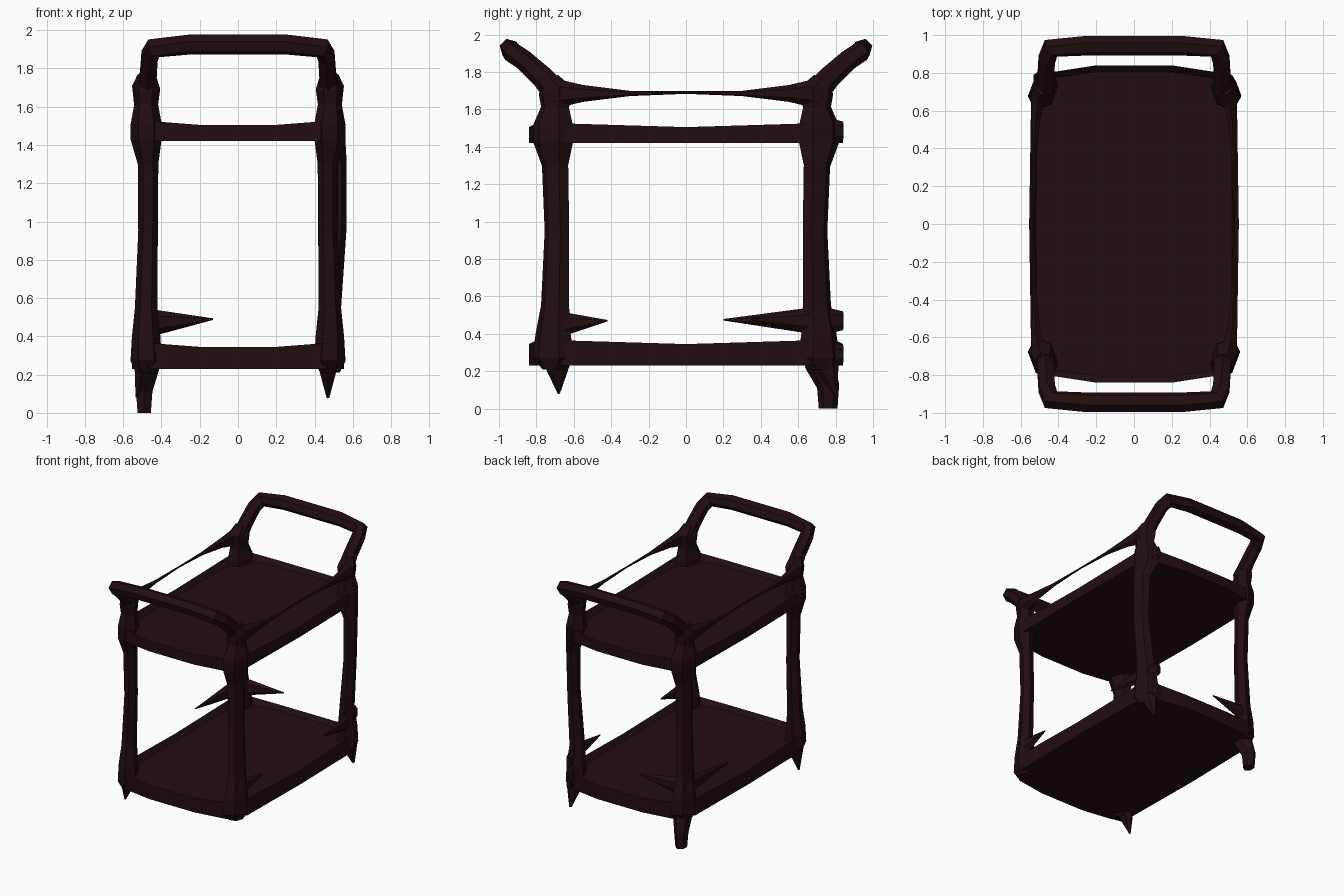
import bpy, bmesh, math
from mathutils import Vector

if "Cube" in bpy.data.objects:
    bpy.data.objects.remove(bpy.data.objects["Cube"])

wood = bpy.data.materials.new("dark mahogany")
wood.diffuse_color = (0.016, 0.0042, 0.0047, 1)
wood.use_nodes = True
wood.node_tree.nodes["Principled BSDF"].inputs["Base Color"].default_value = wood.diffuse_color


def add_mesh(name, bm):
    bmesh.ops.recalc_face_normals(bm, faces=bm.faces)
    me = bpy.data.meshes.new(name)
    bm.to_mesh(me)
    bm.free()
    me.materials.append(wood)
    ob = bpy.data.objects.new(name, me)
    bpy.context.collection.objects.link(ob)
    return ob


def loft(name, sections, ref=(0, 0, 1), sides=6):
    """Faceted bar through (centre, radius_a, radius_b); radius_b lies along ref."""
    bm = bmesh.new()
    ref = Vector(ref)
    pts = [Vector(s[0]) for s in sections]
    rings = []
    for i, (c, ra, rb) in enumerate(sections):
        before = (pts[i] - pts[max(i - 1, 0)]).normalized()
        after = (pts[min(i + 1, len(pts) - 1)] - pts[i]).normalized()
        t = (before + after).normalized()
        a = ref.cross(t).normalized()
        b = t.cross(a)
        rings.append([bm.verts.new(pts[i] + a * ra * math.cos(k) + b * rb * math.sin(k))
                      for k in [2 * math.pi * (j + 0.5) / sides for j in range(sides)]])
    for r, s in zip(rings, rings[1:]):
        for j in range(sides):
            k = (j + 1) % sides
            bm.faces.new((r[j], r[k], s[k], s[j]))
    bm.faces.new(rings[0])
    bm.faces.new(rings[-1])
    return add_mesh(name, bm)


def tray(name, low, high):
    """Bowed-end slab with a thin raised rim around the panel."""
    quarter = [(0.555, 0.0), (0.545, 0.66), (0.46, 0.80), (0.2, 0.84)]
    outline = quarter + [(-x, y) for x, y in quarter[:0:-1]]
    outline += [(-x, -y) for x, y in quarter] + [(x, -y) for x, y in quarter[:0:-1]]
    bm = bmesh.new()
    face = bm.faces.new([bm.verts.new((x, y, low)) for x, y in outline])
    ext = bmesh.ops.extrude_face_region(bm, geom=[face])
    for v in [g for g in ext["geom"] if isinstance(g, bmesh.types.BMVert)]:
        # rim rises slightly towards the corners
        v.co.z = high + 0.02 * (abs(v.co.x) > 0.4 and abs(v.co.y) > 0.5)
    bm.normal_update()
    bmesh.ops.recalc_face_normals(bm, faces=bm.faces)
    top = max(bm.faces, key=lambda f: f.calc_center_median().z)
    bmesh.ops.inset_region(bm, faces=[top], thickness=0.035, depth=0)
    for v in top.verts:
        v.co.z = high - 0.03
    return add_mesh(name, bm)


tray("lower_tray", 0.23, 0.345)
tray("upper_tray", 1.42, 1.505)

# Corner posts, turned along the clipped tray corners, flared at each joint
for side, sx in (("left", -1), ("right", 1)):
    for end, sy in (("front", -1), ("back", 1)):
        mid = 0.515 if (sx, sy) == (1, 1) else 0.47
        rows = [(0.48, 0.71, 0.21, 0.05, 0.06), (0.48, 0.71, 0.27, 0.075, 0.12),
                (0.48, 0.71, 0.40, 0.07, 0.10), (0.48, 0.70, 0.55, 0.055, 0.08),
                (mid, 0.69, 0.95, 0.048, 0.07), (mid, 0.70, 1.30, 0.05, 0.075),
                (0.48, 0.71, 1.43, 0.075, 0.115), (0.48, 0.71, 1.51, 0.075, 0.115),
                (0.48, 0.70, 1.61, 0.06, 0.08), (0.48, 0.70, 1.70, 0.07, 0.095),
                (0.475, 0.73, 1.76, 0.05, 0.055)]
        loft(f"{end}_{side}_post", [((sx * x, sy * y, z), a, b) for x, y, z, a, b in rows],
             ref=(-0.35 * sx, 0.94 * sy, 0))

# Legs: the back left one reaches the floor, the others end in short points
loft("back_left_leg", [((-0.47, 0.71, 0.25), 0.07, 0.08), ((-0.49, 0.76, 0.12), 0.05, 0.06),
                       ((-0.49, 0.76, 0.0), 0.04, 0.05)], ref=(0, 1, 0))
loft("front_left_leg", [((-0.49, -0.69, 0.26), 0.06, 0.08),
                        ((-0.53, -0.68, 0.08), 0.006, 0.006)], ref=(0, 1, 0))
loft("back_right_leg", [((0.47, 0.74, 0.26), 0.06, 0.08),
                        ((0.47, 0.80, 0.08), 0.008, 0.012)], ref=(0, 1, 0))

# Raised push handles at both ends, each one bent bar leaning outward
for end, sy in (("front", -1), ("back", 1)):
    half = [((0.475, 0.68, 1.67), 0.055, 0.07), ((0.468, 0.77, 1.775), 0.05, 0.06),
            ((0.462, 0.87, 1.865), 0.05, 0.055), ((0.44, 0.93, 1.905), 0.055, 0.055),
            ((0.25, 0.944, 1.925), 0.055, 0.052)]
    path = [((-x, sy * y, z), a, b) for (x, y, z), a, b in half]
    path += [((x, sy * y, z), a, b) for (x, y, z), a, b in reversed(half)]
    loft(f"{end}_handle", path, ref=(0, -0.7 * sy, 0.7))

# Side rails above the upper tray, thin in the middle
for side, sx in (("left", -1), ("right", 1)):
    half = [(0.50, 0.70, 0.05, 0.08), (0.52, 0.55, 0.025, 0.045), (0.53, 0.30, 0.012, 0.014)]
    path = [((sx * x, -y, 1.685), a, b) for x, y, a, b in half]
    path += [((sx * x, y, 1.685), a, b) for x, y, a, b in reversed(half)]
    path.insert(3, ((sx * 0.53, 0, 1.69), 0.006, 0.007))
    loft(f"{side}_rail", path)

# Broken stubs of the lower guard rail
stubs = {
    "back_left_side_stub": ((-0.5, 0.70, 0.47), (-0.52, 0.20, 0.475)),
    "back_left_end_stub": ((-0.47, 0.73, 0.47), (-0.13, 0.77, 0.49)),
    "back_right_side_stub": ((0.5, 0.70, 0.47), (0.52, 0.35, 0.475)),
    "front_right_side_stub": ((0.5, -0.70, 0.45), (0.52, -0.42, 0.47)),
}
for name, (root, tip) in stubs.items():
    loft(name, [(root, 0.04, 0.075), (tip, 0.004, 0.004)])

# Small rail ends poking out past the back right corner
for z in (0.29, 0.47, 1.485):
    loft("corner_nub", [((0.48, 0.72, z), 0.04, 0.08), ((0.46, 0.84, z), 0.02, 0.05)])
